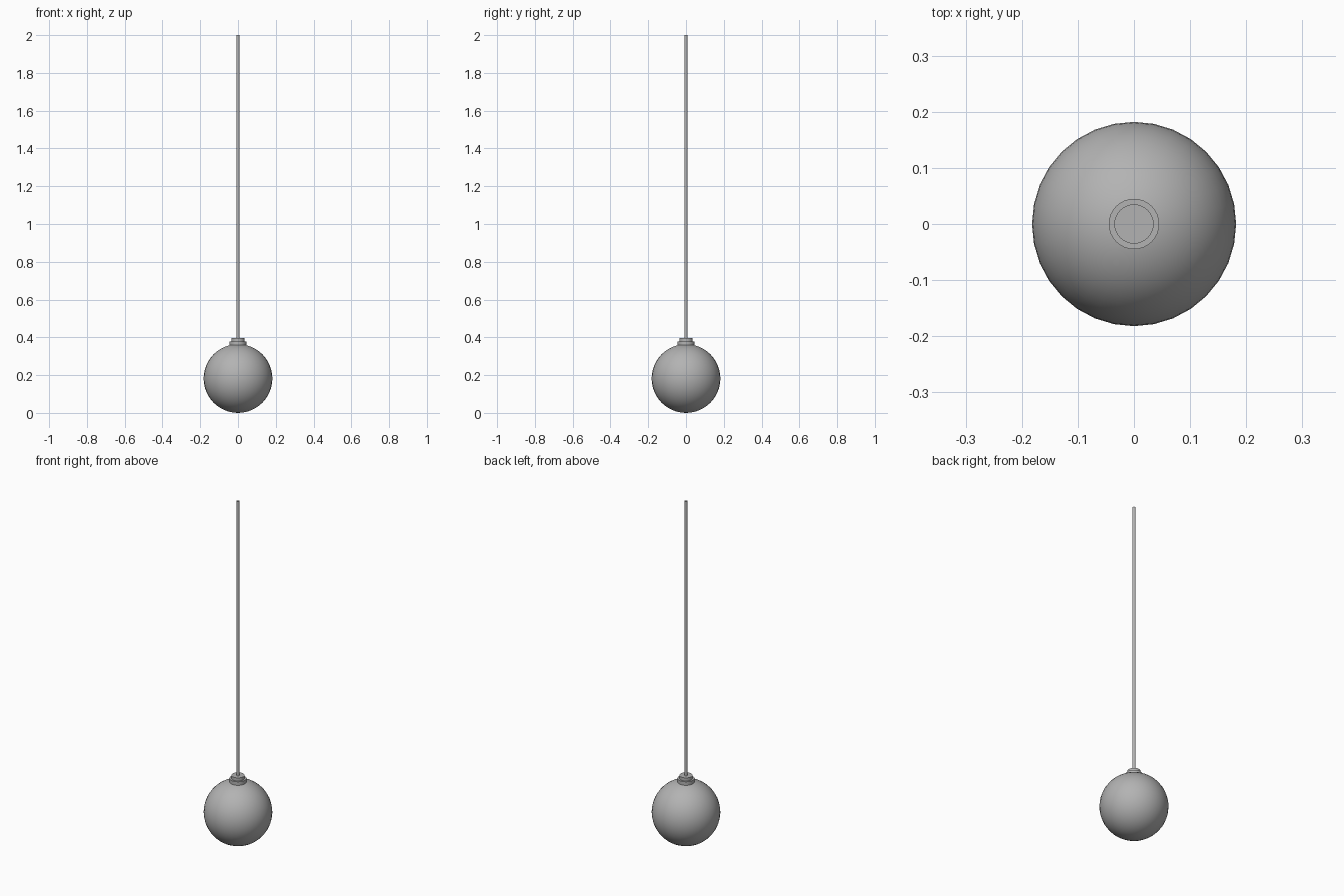
import bpy, bmesh, math

if "Cube" in bpy.data.objects:
    bpy.data.objects.remove(bpy.data.objects["Cube"])

SEG = 32


def lathe(name, profile, angle=40):
    """Revolve an (r, z) profile around the z axis; r = 0 makes a pole."""
    bm = bmesh.new()
    verts = [bm.verts.new((r, 0, z)) for r, z in profile]
    edges = [bm.edges.new(p) for p in zip(verts, verts[1:])]
    bmesh.ops.spin(bm, geom=verts + edges, cent=(0, 0, 0), axis=(0, 0, 1),
                   angle=2 * math.pi, steps=SEG)
    bmesh.ops.remove_doubles(bm, verts=bm.verts, dist=1e-5)
    bmesh.ops.recalc_face_normals(bm, faces=bm.faces)
    mesh = bpy.data.meshes.new(name)
    bm.to_mesh(mesh)
    bm.free()
    obj = bpy.data.objects.new(name, mesh)
    bpy.context.collection.objects.link(obj)
    bpy.context.view_layer.objects.active = obj
    obj.select_set(True)
    bpy.ops.object.shade_smooth_by_angle(angle=math.radians(angle))
    obj.select_set(False)
    return obj


# Dark grey finish
grey = bpy.data.materials.new("dark_grey")
grey.diffuse_color = (0.45, 0.45, 0.45, 1)
grey.use_nodes = True
grey.node_tree.nodes["Principled BSDF"].inputs["Base Color"].default_value = grey.diffuse_color

# Round globe standing on the ground plane
R = 0.182
bpy.ops.mesh.primitive_uv_sphere_add(segments=SEG, ring_count=24, radius=R,
                                     location=(0, 0, R))
globe = bpy.context.object
globe.name = "globe_shade"
bpy.ops.object.shade_smooth()
globe.select_set(False)

# Stepped collar on top of the globe
collar = lathe("collar", [(0.045, 0.352), (0.045, 0.379), (0.035, 0.379),
                          (0.035, 0.397), (0, 0.397)])

# Long hanging rod, open at its upper end
rod = lathe("hanging_rod", [(0.009, 0.39), (0.009, 2.0)])

for part in (globe, collar, rod):
    part.data.materials.append(grey)
